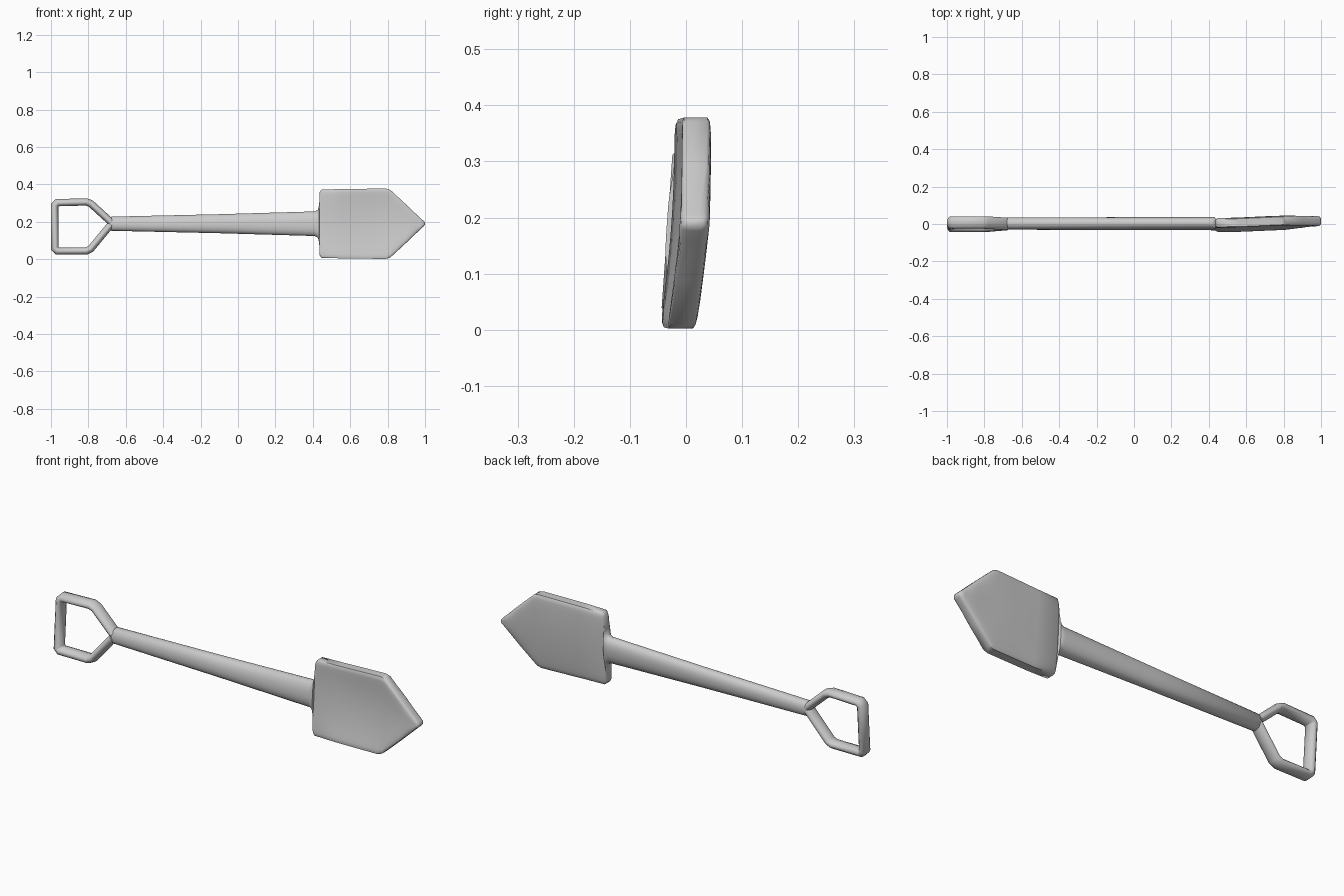
import bpy
import bmesh
from math import sin, cos, pi, radians
from mathutils import Vector

if "Cube" in bpy.data.objects:
    bpy.data.objects.remove(bpy.data.objects["Cube"])

MID = 0.19      # height of the shovel's long axis
LEAN = 0.07     # slight twist of the whole tool about its long axis

grey = bpy.data.materials.new("light grey")
grey.use_nodes = True
colour = (0.6, 0.6, 0.6, 1)
grey.diffuse_color = colour
grey.node_tree.nodes["Principled BSDF"].inputs["Base Color"].default_value = colour


def loft(name, rings, angle):
    """Skin a list of equal rings, cap both ends and smooth the result."""
    bm = bmesh.new()
    loops = []
    for ring in rings:
        loops.append([bm.verts.new((p.x, p.y + LEAN * (p.z - MID), p.z)) for p in ring])
    n = len(loops[0])
    for a, b in zip(loops, loops[1:]):
        for i in range(n):
            j = (i + 1) % n
            bm.faces.new((a[i], a[j], b[j], b[i]))
    bm.faces.new(loops[0])
    bm.faces.new(loops[-1])
    bmesh.ops.recalc_face_normals(bm, faces=bm.faces)
    mesh = bpy.data.meshes.new(name)
    bm.to_mesh(mesh)
    bm.free()
    mesh.materials.append(grey)
    ob = bpy.data.objects.new(name, mesh)
    bpy.context.collection.objects.link(ob)
    bpy.ops.object.select_all(action="DESELECT")
    ob.select_set(True)
    bpy.context.view_layer.objects.active = ob
    bpy.ops.object.shade_smooth_by_angle(angle=radians(angle))
    return ob


def section(x, half, thick, power, dish, shift, n=32):
    """Cross-section from an oval (power 2) to a dished slab (high power)."""
    ring = []
    for i in range(n):
        a = 2 * pi * (i + 0.5) / n
        s = sin(a)
        y = thick * (1 - abs(s) ** power) ** (1 / power)
        front = cos(a) < 0
        y = -y if front else y
        y += shift + dish * (1 - s * s) * (1 if front else 0.5)
        ring.append(Vector((x, y, MID + half * s)))
    return ring


# Shaft flowing through the shoulder into the dished, pointed blade
stations = [  # x, half height, half thickness, power, dish, shift
    (-0.69, 0.025, 0.02, 2, 0, 0.002),
    (-0.675, 0.038, 0.032, 2.2, 0, 0.002),
    (-0.1, 0.051, 0.034, 2.2, 0, 0.002),
    (0.41, 0.066, 0.035, 2.2, 0, 0.002),
    (0.427, 0.075, 0.035, 2.5, 0, 0.001),
    (0.434, 0.1, 0.034, 3, 0.002, -0.002),
    (0.436, 0.17, 0.022, 6, 0.005, -0.007),
    (0.448, 0.184, 0.027, 10, 0.008, -0.007),
    (0.56, 0.186, 0.027, 12, 0.018, -0.006),
    (0.7, 0.188, 0.027, 12, 0.02, 0.0),
    (0.79, 0.189, 0.027, 12, 0.017, 0.004),
    (0.815, 0.181, 0.027, 11, 0.015, 0.005),
    (0.9, 0.102, 0.027, 8, 0.008, 0.01),
    (0.975, 0.03, 0.027, 4, 0.002, 0.014),
    (0.993, 0.014, 0.024, 3, 0, 0.015),
    (1.0, 0.006, 0.016, 3, 0, 0.015),
]
loft("shaft_and_blade", [section(*s) for s in stations], 50)


# Handle loop: an oval bar swept around a five-sided path with cut corners
corners = [Vector((x, 0, z)) for x, z in (
    (-0.68, 0.2), (-0.797, 0.307), (-0.98, 0.302),
    (-0.98, 0.044), (-0.797, 0.044), (-0.68, 0.185))]
path = [corners[0]]
for before, here, after in zip(corners, corners[1:], corners[2:]):
    path.append(here + (before - here).normalized() * 0.014)
    path.append(here + (after - here).normalized() * 0.014)
path.append(corners[-1])

rings = []
for i, p in enumerate(path):
    into = (p - path[max(i - 1, 0)]).normalized()
    out = (path[min(i + 1, len(path) - 1)] - p).normalized()
    along = (into + out).normalized()
    side = Vector((-along.z, 0, along.x))
    miter = 1 / max(along.dot(out), along.dot(into), 0.5)
    ring = []
    for k in range(12):
        a = 2 * pi * (k + 0.5) / 12
        ring.append(p + side * (0.02 * miter * cos(a))
                    + Vector((0, 0.034 * sin(a), 0)))
    rings.append(ring)
loft("handle", rings, 50)
